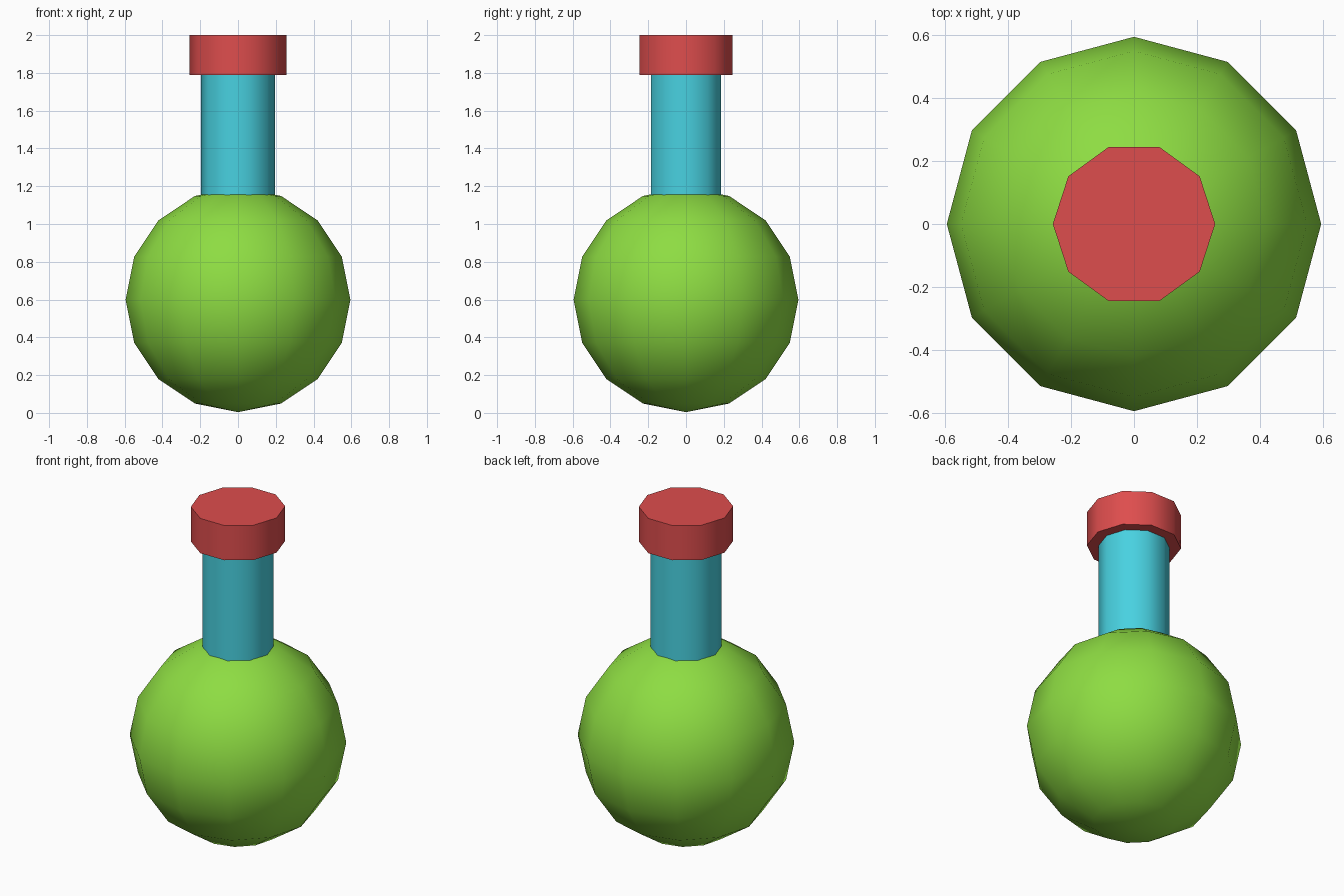
import bpy
import math

cube = bpy.data.objects.get("Cube")
if cube:
    bpy.data.objects.remove(cube, do_unlink=True)


def make_material(name, rgb):
    mat = bpy.data.materials.new(name)
    mat.use_nodes = True
    colour = (*rgb, 1.0)
    mat.diffuse_color = colour
    mat.node_tree.nodes["Principled BSDF"].inputs["Base Color"].default_value = colour
    return mat


def finish(name, mat):
    obj = bpy.context.object
    obj.name = name
    obj.data.materials.append(mat)
    bpy.ops.object.shade_smooth_by_angle(angle=math.radians(50))
    return obj


def decagon_post(name, radius, bottom, top, mat):
    # Rotated so that a corner points along x
    bpy.ops.mesh.primitive_cylinder_add(
        vertices=10, radius=radius, depth=top - bottom,
        location=(0, 0, (bottom + top) / 2), rotation=(0, 0, math.pi / 2))
    return finish(name, mat)


green = make_material("lime green", (0.27, 0.72, 0.055))
cyan = make_material("cyan", (0.065, 0.64, 0.75))
red = make_material("red", (0.73, 0.075, 0.075))

# Round flask body
bpy.ops.mesh.primitive_uv_sphere_add(
    segments=12, ring_count=8, radius=0.595, location=(0, 0, 0.599))
finish("round_body", green)

# Neck sunk into the body, closed by a wider stopper
decagon_post("neck", 0.195, 1.1, 1.8, cyan)
decagon_post("stopper", 0.258, 1.79, 2.0, red)
